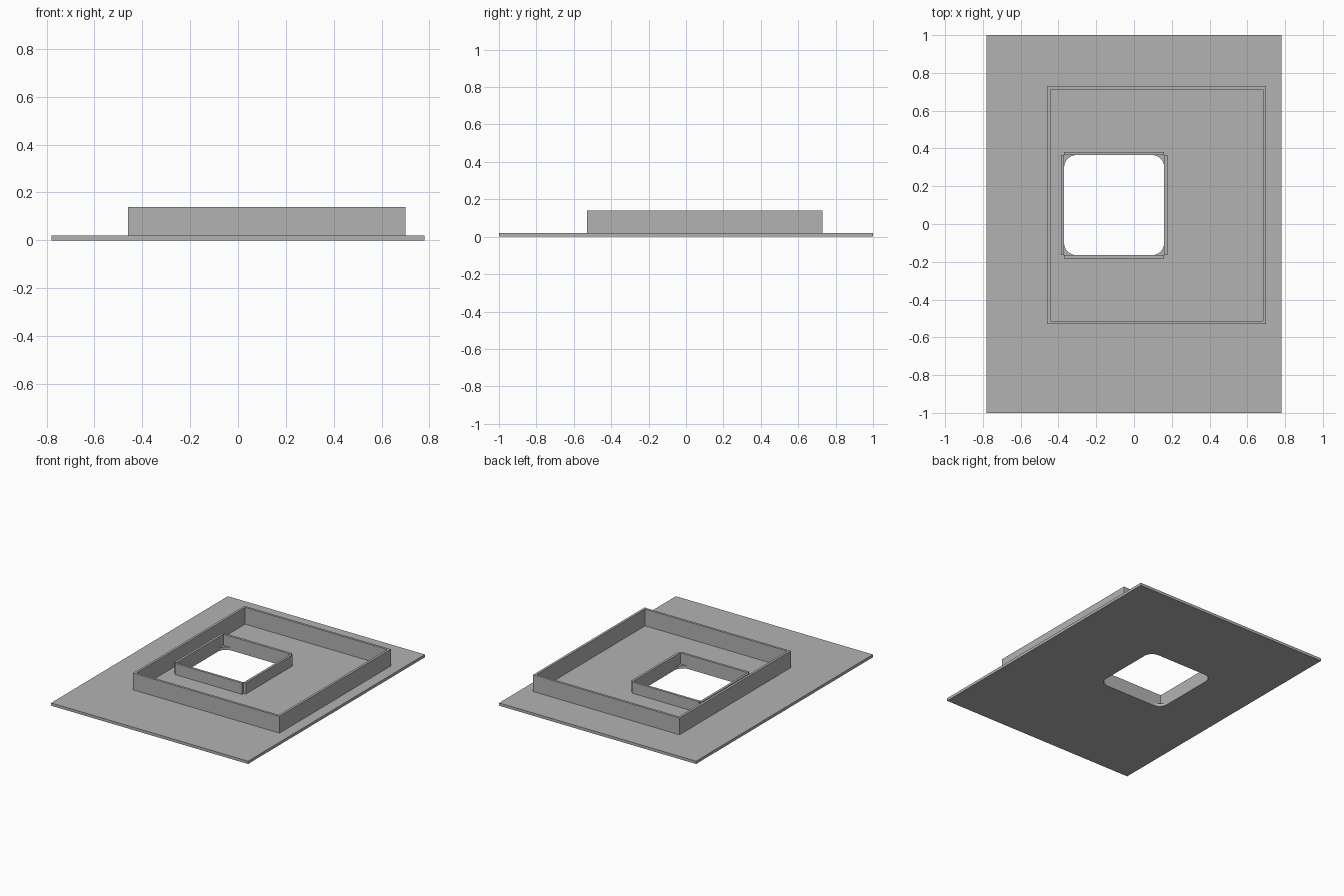
import bpy, bmesh, math

cube = bpy.data.objects.get("Cube")
if cube:
    bpy.data.objects.remove(cube, do_unlink=True)

grey = bpy.data.materials.new("plain grey")
grey.use_nodes = True
colour = (0.45, 0.45, 0.45, 1)
grey.diffuse_color = colour
grey.node_tree.nodes["Principled BSDF"].inputs["Base Color"].default_value = colour

PLATE_TOP = 0.02


def rectangle(x0, x1, y0, y1):
    return [(x0, y0), (x1, y0), (x1, y1), (x0, y1)]


def rounded_rectangle(x0, x1, y0, y1, r, steps=8):
    centres = [(x0 + r, y0 + r), (x1 - r, y0 + r), (x1 - r, y1 - r), (x0 + r, y1 - r)]
    points = []
    for i, (cx, cy) in enumerate(centres):
        for s in range(steps + 1):
            a = math.pi * (1 + i / 2 + s / steps / 2)
            points.append((cx + r * math.cos(a), cy + r * math.sin(a)))
    return points


def extruded(name, loops, z0, z1):
    """Fill the outline (further loops are holes) and raise it from z0 to z1."""
    bm = bmesh.new()
    edges = []
    for loop in loops:
        verts = [bm.verts.new((x, y, z0)) for x, y in loop]
        edges += [bm.edges.new((v, verts[i - 1])) for i, v in enumerate(verts)]
    bmesh.ops.triangle_fill(bm, edges=edges, use_beauty=True)
    raised = bmesh.ops.extrude_face_region(bm, geom=bm.faces[:], use_keep_orig=True)
    top = [v for v in raised["geom"] if isinstance(v, bmesh.types.BMVert)]
    bmesh.ops.translate(bm, verts=top, vec=(0, 0, z1 - z0))
    bmesh.ops.recalc_face_normals(bm, faces=bm.faces[:])
    mesh = bpy.data.meshes.new(name)
    bm.to_mesh(mesh)
    bm.free()
    mesh.materials.append(grey)
    obj = bpy.data.objects.new(name, mesh)
    bpy.context.collection.objects.link(obj)
    return obj


# Base plate with a rounded opening
hx0, hx1, hy0, hy1 = -0.37, 0.16, -0.165, 0.365
extruded("base_plate",
         [rectangle(-0.78, 0.78, -1, 1), rounded_rectangle(hx0, hx1, hy0, hy1, 0.065)],
         0, PLATE_TOP)

# Tall outer frame
t = 0.017
fx0, fx1, fy0, fy1 = -0.46, 0.70, -0.53, 0.73
extruded("outer_frame",
         [rectangle(fx0, fx1, fy0, fy1), rectangle(fx0 + t, fx1 - t, fy0 + t, fy1 - t)],
         PLATE_TOP, 0.14)

# Low walls along the opening, meeting only at their corners
walls = {
    "opening_wall_right": (hx0 - t, hx0, hy0, hy1),
    "opening_wall_left": (hx1, hx1 + t, hy0, hy1),
    "opening_wall_front": (hx0, hx1, hy0 - t, hy0),
    "opening_wall_back": (hx0, hx1, hy1, hy1 + t),
}
for name, bounds in walls.items():
    extruded(name, [rectangle(*bounds)], PLATE_TOP, 0.10)
